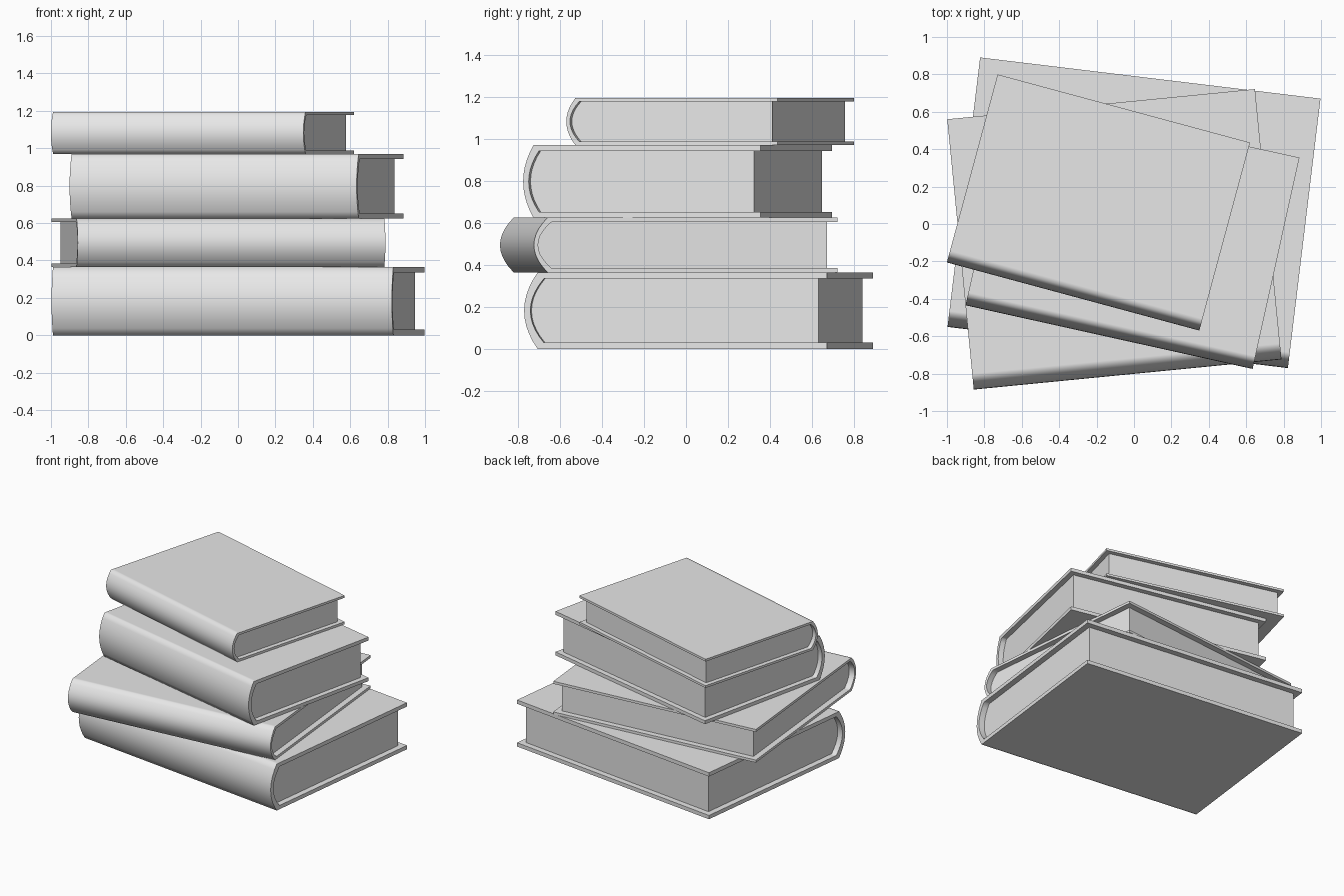
import bpy
import bmesh
import math
from mathutils import Matrix, Vector

cube = bpy.data.objects.get("Cube")
if cube:
    bpy.data.objects.remove(cube, do_unlink=True)

grey = bpy.data.materials.new("plain_grey")
grey.use_nodes = True
grey.diffuse_color = (0.8, 0.8, 0.8, 1)
grey.node_tree.nodes["Principled BSDF"].inputs["Base Color"].default_value = (0.8, 0.8, 0.8, 1)

SEGMENTS = 10


def outline(front, back, low, high, bulge):
    """Side outline (y, z): back edge, rounded spine, back edge."""
    arc = []
    for i in range(SEGMENTS + 1):
        s = 2 * i / SEGMENTS - 1
        arc.append((front + bulge * s * s, low + (high - low) * i / SEGMENTS))
    seam = front + bulge + 0.02
    return [(back, low), (seam, low)] + arc + [(seam, high), (back, high)]


def extrude(name, polygons, width, placement):
    """Extrude side polygons along x into a solid, then place it."""
    bm = bmesh.new()
    for polygon in polygons:
        bm.faces.new([bm.verts.new((-width / 2, y, z)) for y, z in polygon])
    bmesh.ops.remove_doubles(bm, verts=bm.verts, dist=0.0001)
    result = bmesh.ops.extrude_face_region(bm, geom=bm.faces[:], use_keep_orig=True)
    moved = [v for v in result["geom"] if isinstance(v, bmesh.types.BMVert)]
    bmesh.ops.translate(bm, verts=moved, vec=Vector((width, 0, 0)))
    bmesh.ops.recalc_face_normals(bm, faces=bm.faces[:])
    mesh = bpy.data.meshes.new(name)
    bm.to_mesh(mesh)
    bm.free()
    mesh.materials.append(grey)
    obj = bpy.data.objects.new(name, mesh)
    bpy.context.collection.objects.link(obj)
    obj.matrix_world = placement
    bpy.ops.object.select_all(action="DESELECT")
    obj.select_set(True)
    bpy.context.view_layer.objects.active = obj
    bpy.ops.object.shade_smooth_by_angle(angle=math.radians(72))


def book(name, center, base, angle, width, depth, height, bulge, board, inset):
    placement = Matrix.Translation((*center, base)) @ Matrix.Rotation(math.radians(angle), 4, "Z")
    front, back = -depth / 2, depth / 2

    # Wraparound cover with rounded spine
    outer = outline(front, back, 0, height, bulge)
    inner = outline(front + board, back, board, height - board, bulge)
    strips = [(outer[i], outer[i + 1], inner[i + 1], inner[i]) for i in range(len(outer) - 1)]
    extrude(name + "_cover", strips, width, placement)

    # Page block, set back from the three open edges
    pages = outline(front + board, back - inset, board, height - board, bulge)
    extrude(name + "_pages", [pages], width - 2 * inset, placement)


# Stack from the bottom up
book("bottom_book", (0, 0.06), 0, -6.9, 1.833, 1.451, 0.365, 0.065, 0.03, 0.045)
book("second_book", (-0.105, -0.082), 0.365, 5.6, 1.653, 1.452, 0.26, 0.065, 0.02, 0.045)
book("third_book", (-0.008, -0.04), 0.625, -12.5, 1.572, 1.157, 0.345, 0.05, 0.027, 0.04)
book("top_book", (-0.19, 0.115), 0.97, -15.1, 1.398, 1.041, 0.225, 0.045, 0.018, 0.035)
